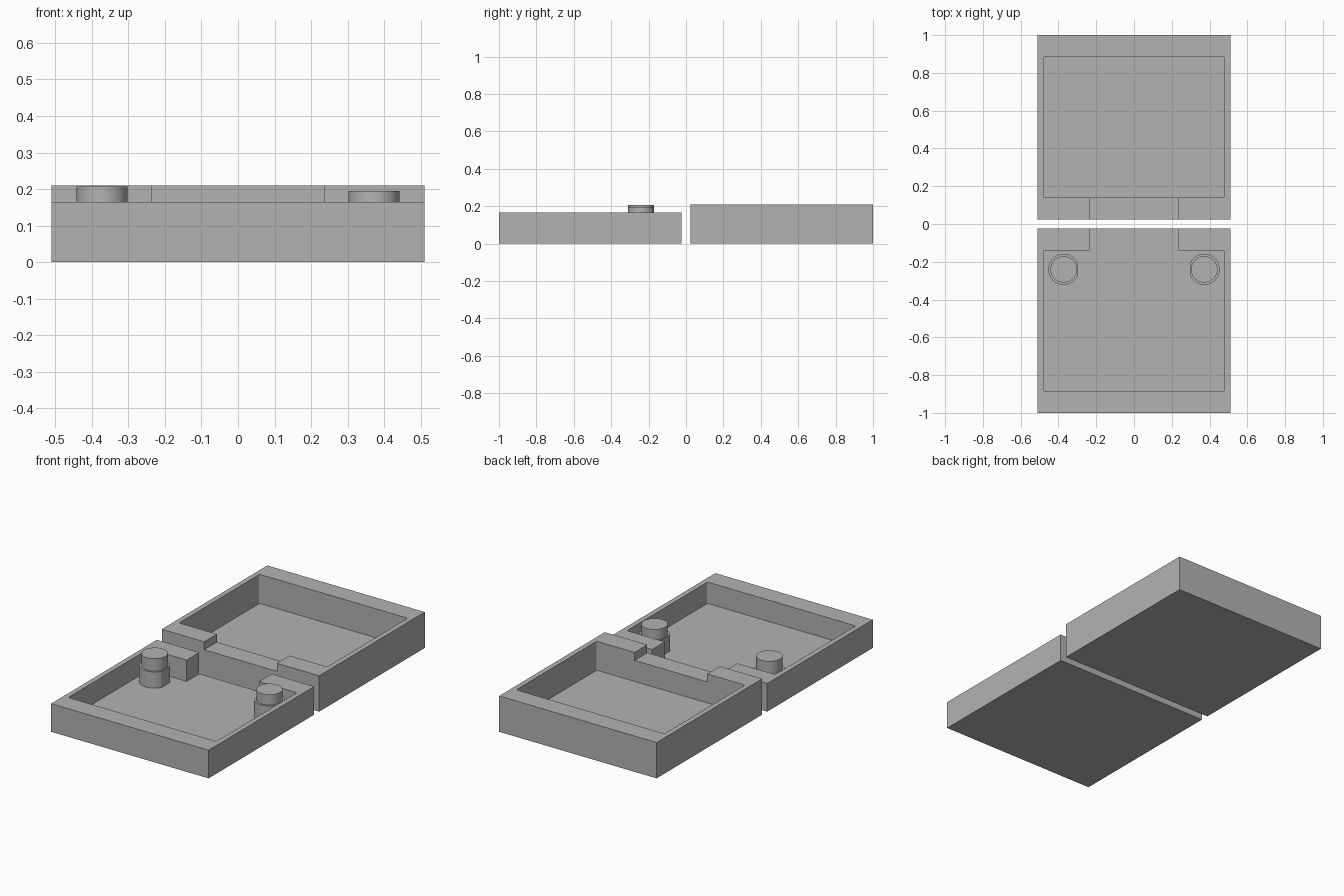
import bpy, bmesh
from mathutils import Vector

cube = bpy.data.objects.get("Cube")
if cube:
    bpy.data.objects.remove(cube, do_unlink=True)

grey = bpy.data.materials.new("plain grey")
grey.use_nodes = True
colour = (0.45, 0.45, 0.45, 1)
grey.diffuse_color = colour
grey.node_tree.nodes["Principled BSDF"].inputs["Base Color"].default_value = colour

HALF = 0.51      # half width of a tray
GAP = 0.023      # half of the gap between the trays
FLOOR = 0.04     # floor thickness
INNER = 0.48     # half width of a cavity
SLOT = 0.235     # half width of the slot in the facing walls


def make_object(name, bm):
    bmesh.ops.recalc_face_normals(bm, faces=bm.faces)
    mesh = bpy.data.meshes.new(name)
    bm.to_mesh(mesh)
    bm.free()
    mesh.materials.append(grey)
    obj = bpy.data.objects.new(name, mesh)
    bpy.context.collection.objects.link(obj)
    return obj


def box(name, low, high, corner=0):
    low, high = Vector(low), Vector(high)
    bm = bmesh.new()
    bmesh.ops.create_cube(bm, size=1)
    bmesh.ops.scale(bm, vec=high - low, verts=bm.verts)
    bmesh.ops.translate(bm, vec=(low + high) / 2, verts=bm.verts)
    if corner:  # round the upright edges
        upright = [e for e in bm.edges
                   if abs(e.verts[0].co.z - e.verts[1].co.z) > 0.01]
        bmesh.ops.bevel(bm, geom=upright, offset=corner, segments=3,
                        profile=0.5, affect='EDGES')
    return make_object(name, bm)


def cut(body, cutter):
    mod = body.modifiers.new("cut", 'BOOLEAN')
    mod.operation = 'DIFFERENCE'
    mod.solver = 'EXACT'
    mod.object = cutter
    bpy.context.view_layer.objects.active = body
    bpy.ops.object.modifier_apply(modifier=mod.name)
    bpy.data.objects.remove(cutter, do_unlink=True)


def tray(name, side, height, slot_floor):
    """Open tray on one side of the gap, with a slot in the facing wall."""
    def span(near, far):
        return sorted((side * near, side * far))

    y0, y1 = span(GAP, 1)
    body = box(name, (-HALF, y0, 0), (HALF, y1, height))
    y0, y1 = span(0.14, 0.885)
    cut(body, box("cavity", (-INNER, y0, FLOOR), (INNER, y1, 0.5), 0.01))
    y0, y1 = span(0, 0.2)
    cut(body, box("slot", (-SLOT, y0, slot_floor), (SLOT, y1, 0.5)))


def cylinder(name, x, radius, bottom, top, flat=None):
    bm = bmesh.new()
    bmesh.ops.create_cone(bm, cap_ends=True, segments=48, radius1=radius,
                          radius2=radius, depth=top - bottom)
    bmesh.ops.translate(bm, vec=(x, -0.24, (top + bottom) / 2), verts=bm.verts)
    if flat is not None:  # slice off the side facing the middle
        inward = Vector((-1 if x > 0 else 1, 0, 0))
        cut_geom = bmesh.ops.bisect_plane(
            bm, geom=bm.verts[:] + bm.edges[:] + bm.faces[:],
            plane_co=(flat, 0, 0), plane_no=inward, clear_outer=True)
        rim = [g for g in cut_geom["geom_cut"] if isinstance(g, bmesh.types.BMEdge)]
        bmesh.ops.contextual_create(bm, geom=rim)
    obj = make_object(name, bm)
    bpy.ops.object.select_all(action='DESELECT')
    obj.select_set(True)
    bpy.context.view_layer.objects.active = obj
    bpy.ops.object.shade_smooth_by_angle(angle=0.5)


# Trays: the front slot reaches the floor, the back one is a shallow notch
tray("front_tray", -1, 0.165, FLOOR)
tray("back_tray", 1, 0.21, 0.163)

# Stepped pegs standing on the front floor
for name, side, top in (("right", -1, 0.207), ("left", 1, 0.195)):
    cylinder(name + "_peg_base", side * 0.372, 0.082, FLOOR - 0.005, 0.135,
             flat=side * 0.3)
    cylinder(name + "_peg", side * 0.372, 0.07, 0.13, top)
